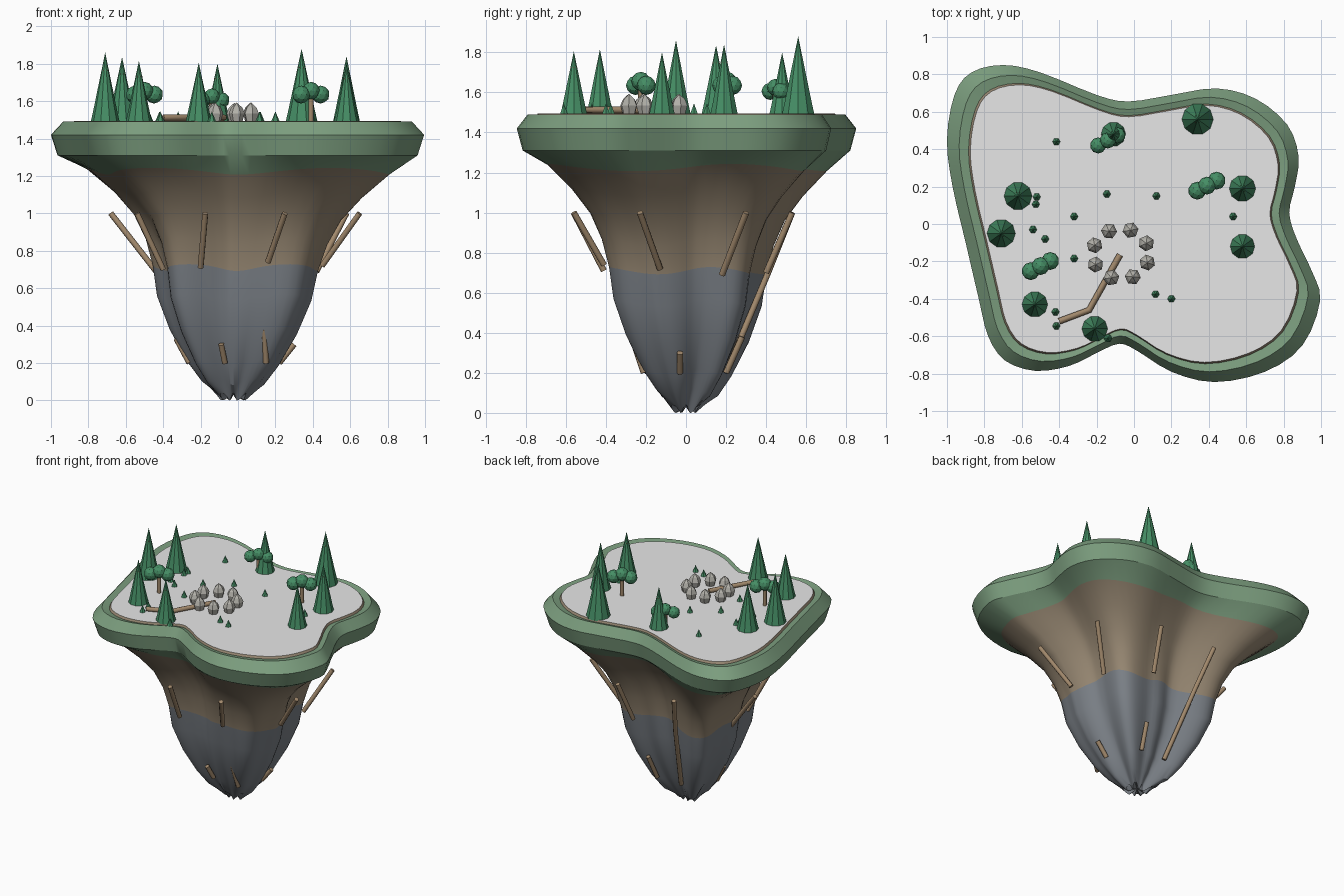
import bpy, bmesh, math
from mathutils import Vector

if "Cube" in bpy.data.objects:
    bpy.data.objects.remove(bpy.data.objects["Cube"])


def material(name, rgb):
    m = bpy.data.materials.new(name)
    m.diffuse_color = (*rgb, 1)
    m.use_nodes = True
    m.node_tree.nodes["Principled BSDF"].inputs["Base Color"].default_value = m.diffuse_color
    return m


GRASS = material("grass", (.20, .34, .21))
SOIL = material("soil", (.31, .245, .17))
STONE = material("deep stone", (.20, .22, .245))
SNOW = material("pale ground", (.80, .80, .80))
LEAF = material("leaf green", (.06, .27, .13))
BARK = material("bark", (.36, .25, .15))
TRUNK = material("red bark", (.27, .13, .08))
ROCK = material("rock", (.45, .44, .40))
GROUND = 1.49


def finish(name, bm, mats, angle=None):
    bmesh.ops.recalc_face_normals(bm, faces=bm.faces)
    me = bpy.data.meshes.new(name)
    bm.to_mesh(me)
    bm.free()
    for m in mats:
        me.materials.append(m)
    ob = bpy.data.objects.new(name, me)
    bpy.context.collection.objects.link(ob)
    if angle:
        bpy.ops.object.select_all(action='DESELECT')
        ob.select_set(True)
        bpy.context.view_layer.objects.active = ob
        bpy.ops.object.shade_smooth_by_angle(angle=math.radians(angle))
    return ob


def lathe(name, x, y, profile, sides, mat, spin=0.0):
    """Stack of rings (radius, z); radius 0 makes a tip."""
    bm = bmesh.new()
    prev = None
    for r, z in profile:
        if r == 0:
            ring = [bm.verts.new((x, y, z))] * sides
        else:
            ring = [bm.verts.new((x + r * math.cos(spin + math.tau * i / sides),
                                  y + r * math.sin(spin + math.tau * i / sides), z))
                    for i in range(sides)]
        if prev is None:
            if r:
                bm.faces.new(ring[::-1])
        else:
            for i in range(sides):
                j = (i + 1) % sides
                f = [prev[i], prev[j], ring[j], ring[i]]
                bm.faces.new(list(dict.fromkeys(f)))
        prev = ring
    if profile[-1][0]:
        bm.faces.new(prev)
    return finish(name, bm, [mat])


def tube(name, points, radius, mat):
    """Eight-sided round bar along a path."""
    cu = bpy.data.curves.new(name, 'CURVE')
    cu.dimensions = '3D'
    cu.bevel_depth = radius
    cu.bevel_resolution = 2
    cu.use_fill_caps = True
    sp = cu.splines.new('POLY')
    sp.points.add(len(points) - 1)
    for p, c in zip(sp.points, points):
        p.co = (*c, 1)
    cu.materials.append(mat)
    ob = bpy.data.objects.new(name, cu)
    bpy.context.collection.objects.link(ob)


# Wavy island outline, smoothed with Catmull-Rom
COAST = [(.83, .06), (.86, .2), (.88, .36), (.82, .53), (.65, .67), (.44, .725),
         (.2, .69), (-.03, .655), (-.2, .69), (-.5, .81), (-.7, .85), (-.87, .81),
         (-.96, .69), (-1, .45), (-.97, .2), (-.9, -.1), (-.83, -.4), (-.78, -.6),
         (-.69, -.73), (-.53, -.785), (-.35, -.76), (-.2, -.69), (-.08, -.64),
         (.02, -.68), (.2, -.79), (.43, -.845), (.7, -.79), (.9, -.65), (.995, -.41),
         (.95, -.25), (.87, -.08)]
outline = []
n = len(COAST)
for i in range(n):
    a, b, c, d = (Vector(COAST[(i + k) % n]) for k in (-1, 0, 1, 2))
    for t in (0, 1 / 3, 2 / 3):
        outline.append(.5 * (2 * b + (c - a) * t + (2 * a - 5 * b + 4 * c - d) * t * t
                             + (3 * b - a - 3 * c + d) * t ** 3))

# Island body: z, scale, flute depth, material of the band below the ring
RINGS = [(1.495, .875, 0, 1), (1.48, .885, 0, 0), (1.49, .935, 0, 0), (1.42, 1, 0, 0),
         (1.31, .965, 0, 0), (1.225, .82, .01, 1), (1.10, .675, .02, 1),
         (.98, .565, .03, 1), (.85, .495, .04, 1), (.71, .45, .05, 2),
         (.55, .42, .06, 2), (.37, .345, .07, 2), (.20, .245, .09, 2),
         (.10, .165, .13, 2), (.02, .075, .2, 2)]
bm = bmesh.new()
prev = None
for z, s, flute, mat in RINGS:
    ring = []
    for p in outline:
        ang = math.atan2(p.y, p.x)
        k = s * (1 + flute * math.cos(8 * ang + .6))
        wob = .018 * math.sin(5 * ang) if .05 < z < 1.25 else 0
        if z < .05:
            wob = .02 * math.cos(8 * ang)
        shift = -.025 * max(0, 1 - z)
        ring.append(bm.verts.new((p.x * k + shift, p.y * k, z + wob)))
    if prev:
        for i in range(len(ring)):
            j = (i + 1) % len(ring)
            f = bm.faces.new((prev[i], prev[j], ring[j], ring[i]))
            f.material_index = band
    else:
        # Pale ground on top
        mid = bm.verts.new((0, 0, z))
        for i in range(len(ring)):
            bm.faces.new((mid, ring[i], ring[(i + 1) % len(ring)])).material_index = 3
    prev, band = ring, mat
# Closed bottom
mid = bm.verts.new((-.025, 0, .03))
for i in range(len(prev)):
    bm.faces.new((mid, prev[(i + 1) % len(prev)], prev[i])).material_index = 2
finish("island", bm, [GRASS, SOIL, STONE, SNOW], 28)

# Conifers: x, y, radius, tip height
for x, y, r, top in [(.34, .56, .085, 1.88), (-.11, .48, .067, 1.80), (.58, .19, .072, 1.84),
                     (.58, -.12, .067, 1.80), (-.62, .15, .076, 1.835), (-.71, -.05, .077, 1.86),
                     (-.53, -.43, .07, 1.815), (-.21, -.56, .07, 1.805)]:
    h = top - GROUND
    lathe("conifer", x, y, [(r, GROUND), (r * .82, GROUND + h * .17), (0, top)], 10, LEAF)
    lathe("conifer_trunk", x, y, [(r * .26, GROUND), (r * .26, GROUND + h * .75)], 6, TRUNK)

# Saplings
for x, y in [(-.415, .44), (-.52, .145), (-.525, .105), (-.32, .04), (-.145, .16), (.12, .15),
             (.53, .04), (-.54, -.03), (-.475, -.08), (-.32, -.185), (.115, -.375),
             (.2, -.4), (-.42, -.47), (-.415, -.545), (-.14, -.61)]:
    lathe("sapling", x, y, [(.023, GROUND), (0, GROUND + .055)], 6, LEAF)

# Round trees: trunk with three leaf balls in a row
for x, y, z, r in [(.39, .205, 1.635, .048), (-.5, -.225, 1.635, .048), (-.14, .447, 1.605, .043)]:
    tube("round_tree_trunk", [(x, y, GROUND - .01), (x, y, z)], .014, BARK)
    for k in (-1, 0, 1):
        bm = bmesh.new()
        bmesh.ops.create_icosphere(bm, subdivisions=2, radius=r)
        bmesh.ops.translate(bm, verts=bm.verts,
                            vec=(x + .052 * k, y + .027 * k, z + .02 * (k == 0)))
        finish("leaf_ball", bm, [LEAF])

# Ring of pointed stones
for i in range(8):
    a = math.radians(25 + 45 * i)
    lathe("standing_stone", -.07 + .15 * math.cos(a), -.16 + .135 * math.sin(a),
          [(.03, GROUND), (.043, 1.535), (.03, 1.565), (0, 1.592)], 6, ROCK, a)

# Fallen log
tube("fallen_log", [(-.4, -.52, 1.512), (-.24, -.46, 1.512), (-.075, -.165, 1.512)], .017, BARK)

# Hanging roots around the body
ROOTS = [[(-.175, -.56, 1), (-.2, -.41, .71)], [(.25, -.56, 1), (.16, -.41, .74)],
         [(.65, -.23, 1), (.45, -.13, .72)], [(.58, .3, 1), (.42, .18, .69)],
         [(.2, .53, 1), (.16, .40, .7)], [(-.68, .15, 1), (-.43, .08, .68)],
         [(-.54, -.23, 1), (-.4, -.16, .7)],
         [(-.27, .53, 1), (-.2, .41, .7), (-.1, .2, .2)],
         [(.14, -.27, .38), (.15, -.21, .2)], [(-.09, -.24, .3), (-.07, -.19, .2)],
         [(.3, -.03, .3), (.22, -.03, .2)], [(.12, .28, .38), (.1, .2, .2)],
         [(-.33, .02, .33), (-.26, 0, .2)]]
for path in ROOTS:
    tube("root", path, .016, BARK)
